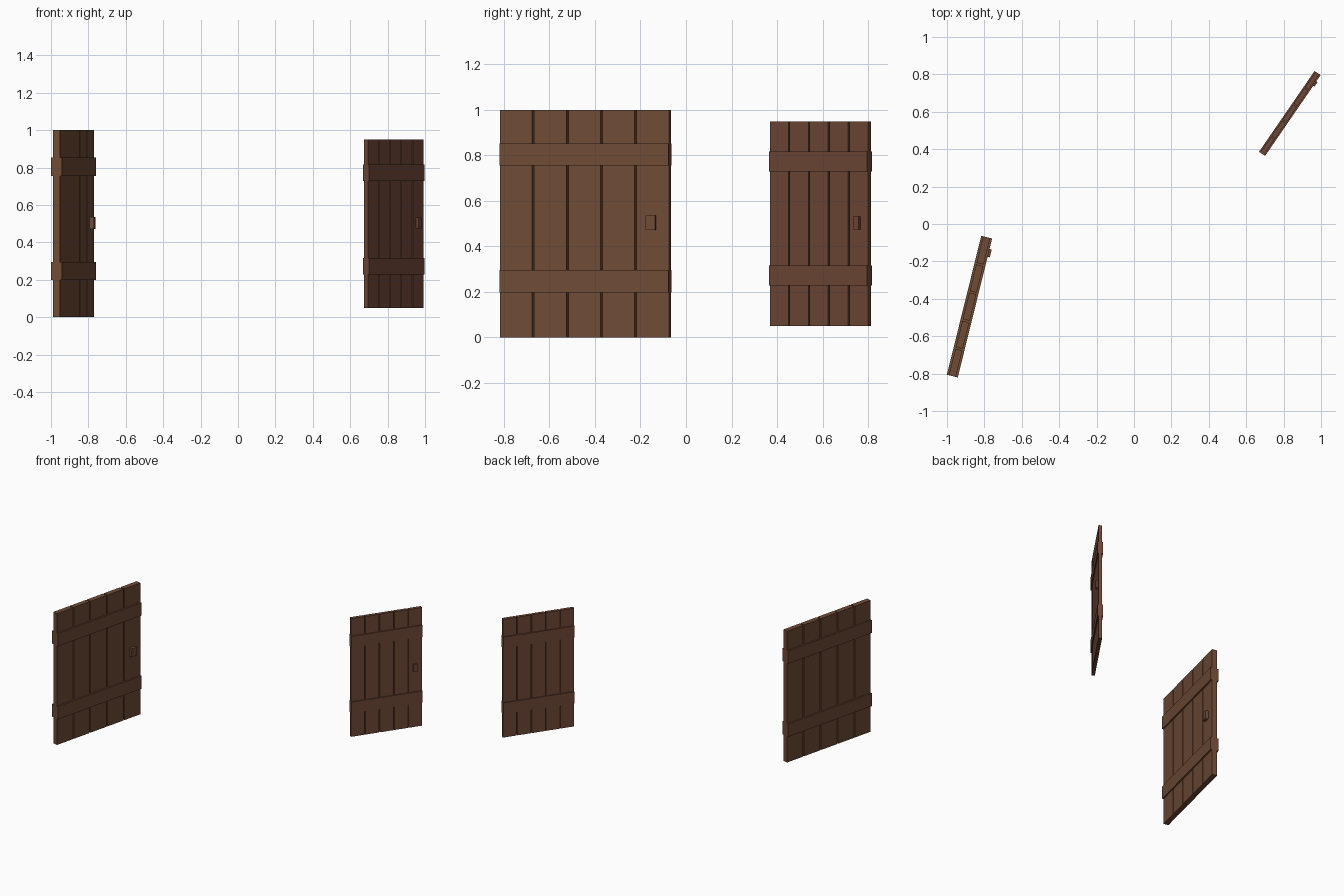
import bpy, math
from mathutils import Matrix, Vector

if "Cube" in bpy.data.objects:
    bpy.data.objects.remove(bpy.data.objects["Cube"])


def material(name, color):
    m = bpy.data.materials.new(name)
    m.diffuse_color = (*color, 1)
    m.use_nodes = True
    m.node_tree.nodes["Principled BSDF"].inputs["Base Color"].default_value = m.diffuse_color
    return m


def box(name, center, size, frame, mat):
    """Box given in door coordinates: x along width, y thickness, z up."""
    bpy.ops.mesh.primitive_cube_add(size=1)
    ob = bpy.context.object
    ob.name = name
    ob.data.transform(frame @ Matrix.Translation(Vector(center)) @ Matrix.Diagonal((*size, 1)))
    ob.data.materials.append(mat)
    return ob


def shutter(name, location, angle, scale, mat):
    frame = (Matrix.Translation(Vector(location))
             @ Matrix.Rotation(math.radians(angle), 4, 'Z')
             @ Matrix.Diagonal((*scale, 1)))
    width, planks, gap = 0.765, 5, 0.009
    w = (width - gap * (planks - 1)) / planks

    # Upright planks with narrow gaps
    for i in range(planks):
        x = -width / 2 + w / 2 + i * (w + gap)
        box(f"{name}_plank_{i + 1}", (x, 0, 0.5), (w, 0.038, 1), frame, mat)

    # Cross battens standing proud of both faces
    for part, z in (("lower", 0.2475), ("upper", 0.804)):
        box(f"{name}_{part}_batten", (0, 0, z), (width, 0.06, 0.098), frame, mat)

    # Handle block on the right-hand face
    box(f"{name}_handle", (0.3035, -0.030, 0.504), (0.043, 0.024, 0.064), frame, mat)


shutter("large_door", (-0.8795, -0.442, 0), 76.1, (1, 1, 1),
        material("brown_wood", (0.16, 0.07, 0.036)))
shutter("small_door", (0.833, 0.591, 0.05), 55.5, (0.685, 0.65, 0.9),
        material("red_brown_wood", (0.155, 0.063, 0.037)))
